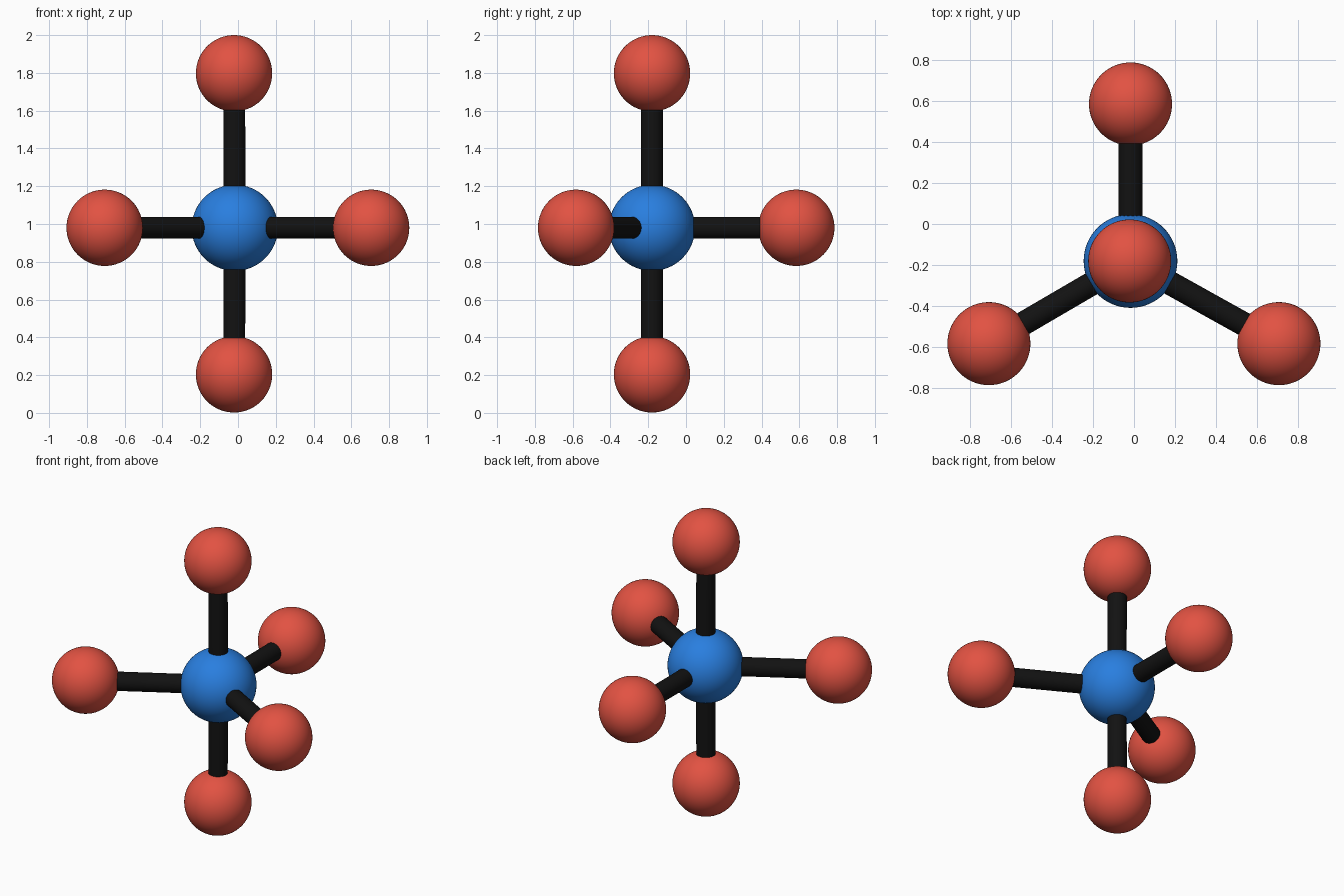
import bpy
from math import radians
from mathutils import Vector

if "Cube" in bpy.data.objects:
    bpy.data.objects.remove(bpy.data.objects["Cube"])

CENTRE = Vector((-0.017, -0.18, 0.98))
ATOM_R, CORE_R, ROD_R = 0.202, 0.228, 0.058


def material(name, rgb):
    mat = bpy.data.materials.new(name)
    mat.diffuse_color = (*rgb, 1)
    mat.use_nodes = True
    mat.node_tree.nodes["Principled BSDF"].inputs["Base Color"].default_value = mat.diffuse_color
    return mat


red = material("red", (0.76, 0.085, 0.055))
blue = material("blue", (0.022, 0.21, 0.74))
black = material("black", (0.006, 0.006, 0.006))


def finish(name, mat):
    ob = bpy.context.object
    ob.name = name
    ob.data.materials.append(mat)
    bpy.ops.object.shade_smooth_by_angle(angle=radians(40))
    return ob


def ball(name, loc, radius, mat):
    bpy.ops.mesh.primitive_uv_sphere_add(segments=64, ring_count=32, radius=radius, location=loc)
    return finish(name, mat)


def rod(name, start, end):
    axis = end - start
    bpy.ops.mesh.primitive_cylinder_add(vertices=32, radius=ROD_R, depth=axis.length,
                                        location=(start + end) / 2,
                                        rotation=axis.to_track_quat('Z', 'Y').to_euler())
    return finish(name, black)


# Central atom
ball("central_atom", CENTRE, CORE_R, blue)

# Outer atoms: two on the vertical axis, three around the middle, each on a rod
outer = {
    "top": (-0.021, -0.18, 1.798),
    "bottom": (-0.021, -0.18, 0.204),
    "left": (-0.706, -0.582, 0.98),
    "right": (0.705, -0.582, 0.98),
    "back": (-0.017, 0.584, 0.98),
}
for side, loc in outer.items():
    pos = Vector(loc)
    ball(side + "_atom", pos, ATOM_R, red)
    rod(side + "_bond", CENTRE, pos)
